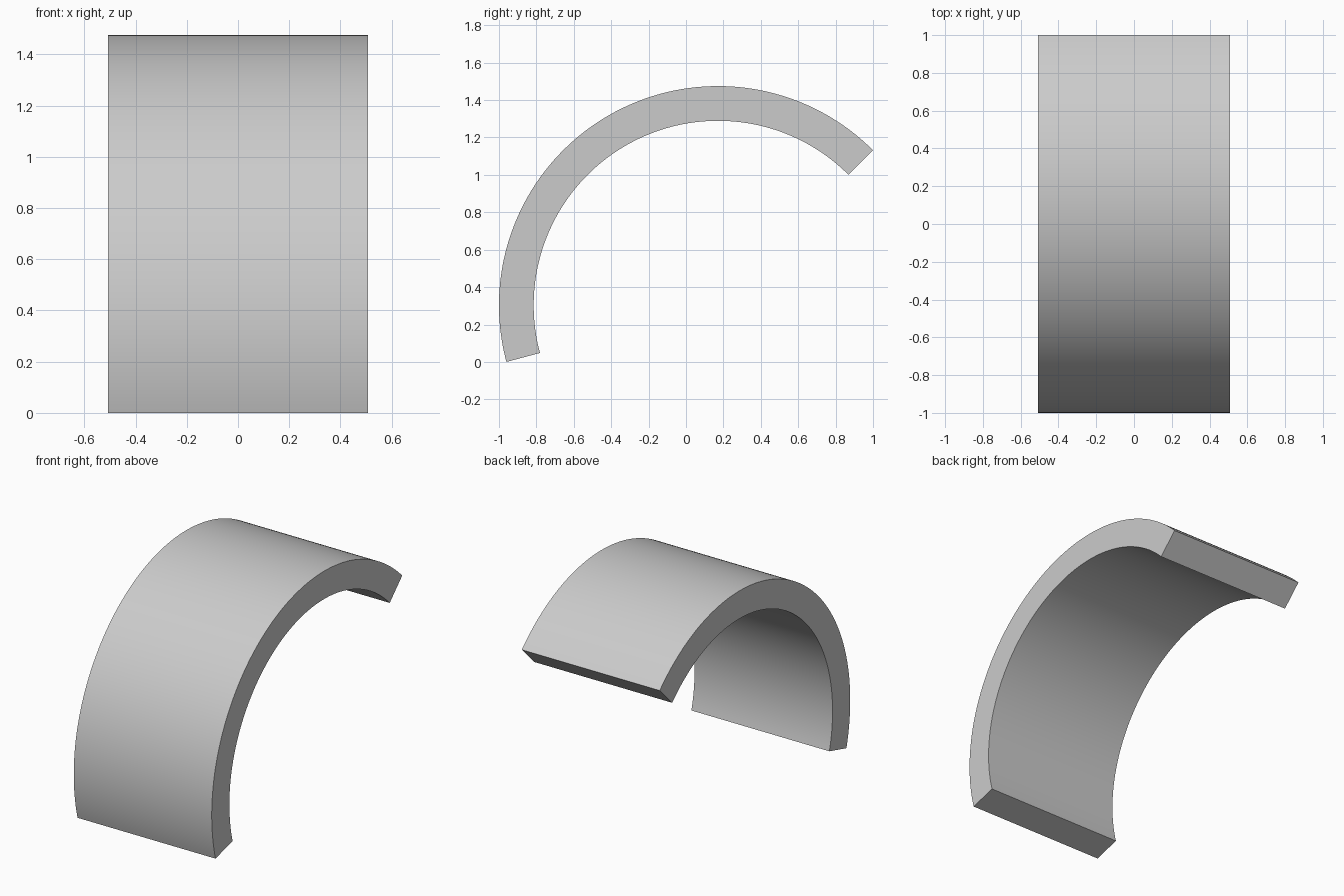
import bpy, bmesh
from math import radians, cos, sin

if "Cube" in bpy.data.objects:
    bpy.data.objects.remove(bpy.data.objects["Cube"])

# Arc dimensions: 150 degree curved band
R_OUT = 2 / (1 + cos(radians(45)))
R_IN = 0.986
CY, CZ = R_OUT - 1, R_OUT * sin(radians(15))
HALF_W = 0.507
START, END, STEPS = radians(45), radians(195), 100


def arc(radius):
    angles = [START + (END - START) * i / STEPS for i in range(STEPS + 1)]
    return [(CY + radius * cos(a), CZ + radius * sin(a)) for a in angles]


bm = bmesh.new()

# Rows of four corners swept along the arc
rows = []
for (yo, zo), (yi, zi) in zip(arc(R_OUT), arc(R_IN)):
    rows.append([bm.verts.new(p) for p in (
        (-HALF_W, yo, zo), (HALF_W, yo, zo), (HALF_W, yi, zi), (-HALF_W, yi, zi))])

# Outer, inner and side walls
for a, b in zip(rows, rows[1:]):
    for i in range(4):
        j = (i + 1) % 4
        bm.faces.new((a[i], a[j], b[j], b[i]))

# End caps
bm.faces.new(rows[0])
bm.faces.new(rows[-1])
bmesh.ops.recalc_face_normals(bm, faces=bm.faces)

mesh = bpy.data.meshes.new("curved_band")
bm.to_mesh(mesh)
bm.free()
band = bpy.data.objects.new("curved_band", mesh)
bpy.context.collection.objects.link(band)

# Smooth curves, sharp rims
bpy.context.view_layer.objects.active = band
band.select_set(True)
bpy.ops.object.shade_smooth_by_angle(angle=radians(30))
